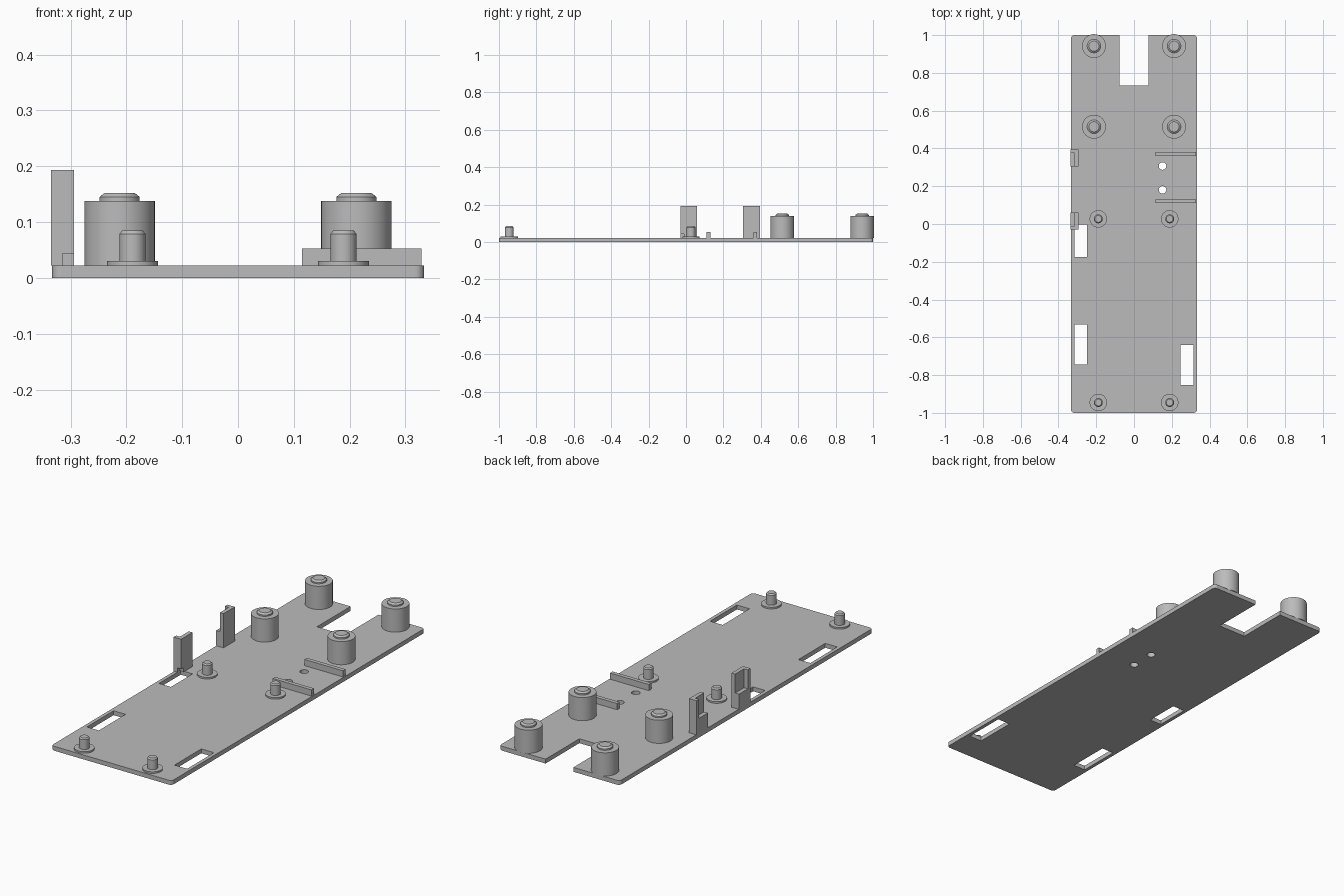
import bpy
import bmesh
import math
from mathutils import Matrix, Vector

cube = bpy.data.objects.get("Cube")
if cube:
    bpy.data.objects.remove(cube, do_unlink=True)

TOP = 0.022  # top of the base plate

grey = bpy.data.materials.new("plain grey")
grey.use_nodes = True
colour = (0.5, 0.5, 0.5, 1)
grey.diffuse_color = colour
grey.node_tree.nodes["Principled BSDF"].inputs["Base Color"].default_value = colour


def add_box(bm, x, y, z):
    """Box between pairs of limits; returns its vertices."""
    size = Matrix.Diagonal((x[1] - x[0], y[1] - y[0], z[1] - z[0], 1))
    centre = Vector((sum(x), sum(y), sum(z))) / 2
    return bmesh.ops.create_cube(bm, size=1, matrix=Matrix.Translation(centre) @ size)["verts"]


def add_turned(bm, profile, sides=48):
    """Stack of rings from (radius, height) pairs, capped at both ends."""
    rings = []
    for r, z in profile:
        rings.append([bm.verts.new((r * math.cos(a), r * math.sin(a), z))
                      for a in (math.tau * i / sides for i in range(sides))])
    for low, high in zip(rings, rings[1:]):
        for i in range(sides):
            j = (i + 1) % sides
            bm.faces.new((low[i], low[j], high[j], high[i]))
    bm.faces.new(rings[0][::-1])
    bm.faces.new(rings[-1])
    return [v for ring in rings for v in ring]


def finish(name, bm, smooth=False):
    mesh = bpy.data.meshes.new(name)
    bm.to_mesh(mesh)
    bm.free()
    mesh.materials.append(grey)
    obj = bpy.data.objects.new(name, mesh)
    bpy.context.collection.objects.link(obj)
    bpy.ops.object.select_all(action="DESELECT")
    obj.select_set(True)
    bpy.context.view_layer.objects.active = obj
    if smooth:
        bpy.ops.object.shade_smooth_by_angle(angle=math.radians(30))
    return obj


def cut(obj, cutter):
    mod = obj.modifiers.new("cut", "BOOLEAN")
    mod.operation = "DIFFERENCE"
    mod.solver = "EXACT"
    mod.object = cutter
    cutter.hide_render = True
    bpy.context.view_layer.objects.active = obj
    bpy.ops.object.modifier_apply(modifier=mod.name)
    bpy.data.objects.remove(cutter, do_unlink=True)


# Base plate with rounded corners
bm = bmesh.new()
add_box(bm, (-0.333, 0.333), (-1, 1), (0, TOP))
corners = [e for e in bm.edges if abs(e.verts[0].co.z - e.verts[1].co.z) > 0.01]
bmesh.ops.bevel(bm, geom=corners, offset=0.016, segments=6, profile=0.5, affect="EDGES")
plate = finish("base_plate", bm)

# End notch, slots and round holes
bm = bmesh.new()
through = (-0.05, 0.1)
add_box(bm, (-0.077, 0.077), (0.733, 1.1), through)
add_box(bm, (-0.315, -0.249), (-0.175, -0.003), through)
add_box(bm, (-0.315, -0.249), (-0.745, -0.533), through)
add_box(bm, (0.245, 0.315), (-0.852, -0.64), through)
for y in (0.307, 0.181):
    verts = add_turned(bm, [(0.02, through[0]), (0.02, through[1])], 32)
    bmesh.ops.translate(bm, verts=verts, vec=(0.151, y, 0))
cut(plate, finish("plate_cutter", bm))

# Large spacer posts and small locating pins, in left and right pairs
large = [(0.063, TOP), (0.063, 0.138), (0.036, 0.138), (0.036, 0.145), (0.027, 0.152)]
small = [(0.046, TOP), (0.046, 0.03), (0.0235, 0.03), (0.0235, 0.079), (0.018, 0.085)]
for name, profile, half, rows in (("spacer_post", large, 0.212, (0.942, 0.515)),
                                  ("locating_pin", small, 0.189, (0.027, -0.945))):
    for end, y in zip(("rear", "front"), rows):
        for side, x in (("left", half), ("right", -half)):
            bm = bmesh.new()
            add_turned(bm, profile)
            post = finish(f"{end}_{side}_{name}", bm, smooth=True)
            post.location = (x, y, 0)

# Low ribs either side of the holes
for name, y in (("rear_rib", 0.37), ("front_rib", 0.12)):
    bm = bmesh.new()
    add_box(bm, (0.115, 0.329), (y - 0.01, y + 0.01), (TOP, 0.053))
    finish(name, bm)

# Upright edge clips: inner wall, outer flange and a low filler block
OUTER, MID, INNER, HIGH = -0.335, -0.314, -0.294, 0.193
for name, y, d in (("rear_clip", 0.35, 1), ("front_clip", 0.015, -1)):
    bm = bmesh.new()
    far, near, back = y + d * 0.045, y + d * 0.025, y - d * 0.045
    add_box(bm, (OUTER, MID), sorted((near, far)), (TOP, HIGH))
    add_box(bm, (OUTER, MID), sorted((back, near)), (TOP, 0.098))
    add_box(bm, (MID, INNER), sorted((back, near)), (TOP, HIGH))
    foot = TOP if d > 0 else 0.044
    add_box(bm, (MID, INNER), sorted((near, far)), (foot, HIGH))
    finish(name, bm)
